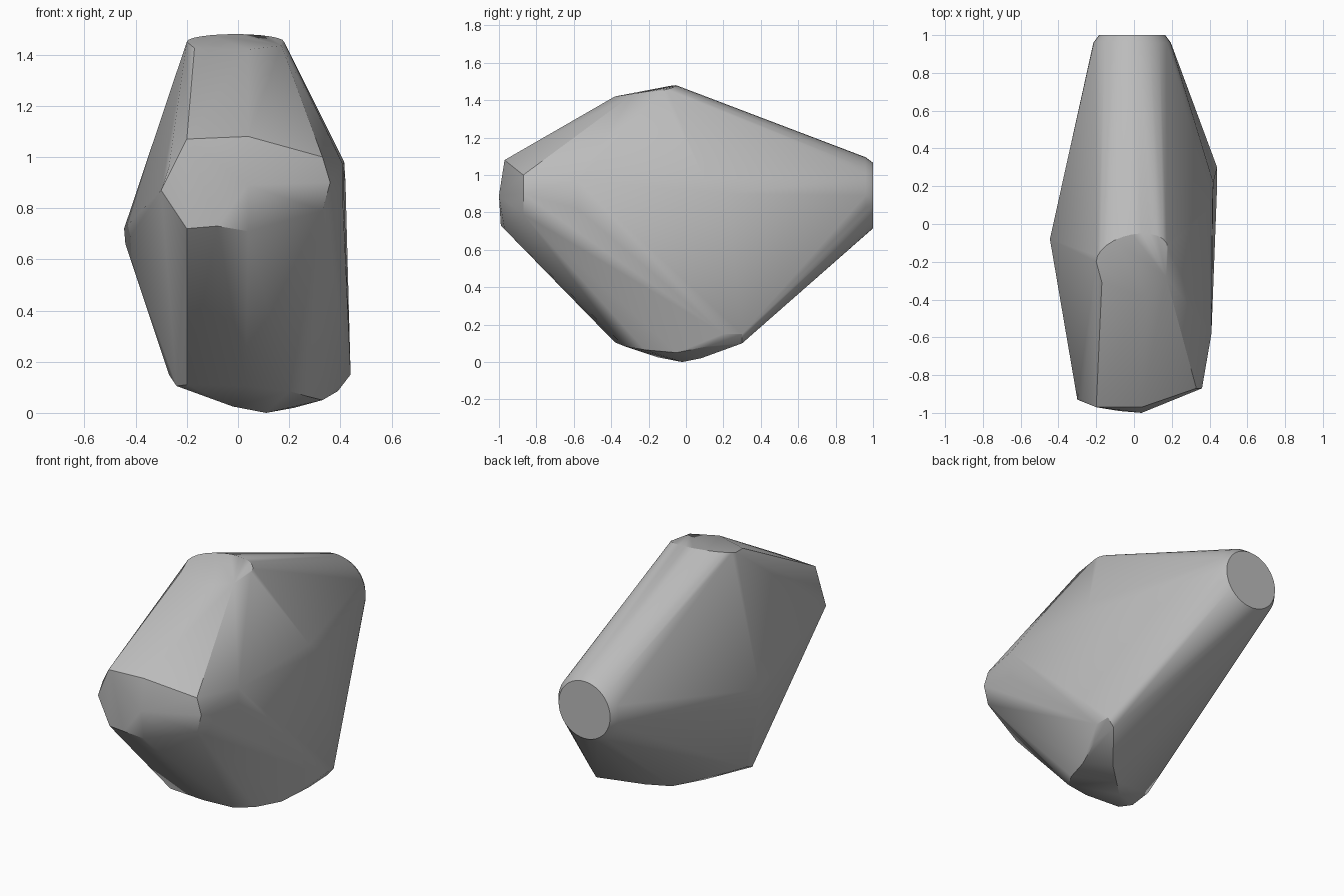
import bpy
import bmesh
from math import sin, cos, pi, radians

default_cube = bpy.data.objects.get("Cube")
if default_cube:
    bpy.data.objects.remove(default_cube, do_unlink=True)


def make_material(name, colour):
    material = bpy.data.materials.new(name)
    material.use_nodes = True
    material.diffuse_color = colour
    shader = material.node_tree.nodes["Principled BSDF"]
    shader.inputs["Base Color"].default_value = colour
    return material


def tail_ring(radius, y, segments=40):
    """Circle of points around the blunt rear end."""
    angles = [2 * pi * i / segments for i in range(segments)]
    return [(radius * cos(a) - 0.01, y, radius * sin(a) + 0.89) for a in angles]


def crest_arc(segments=12):
    """Rounded upper end of the strip that climbs from the tail."""
    angles = [pi * i / segments for i in range(segments + 1)]
    return [(0.19 * cos(a) - 0.01,
             -0.165 + 0.035 * cos(a) + 0.11 * sin(a),
             1.45 + 0.03 * sin(a)) for a in angles]


# Crown: front corners below the crest
crown = [(-0.17, -0.31, 1.425), (0.04, -0.38, 1.42), (0.17, -0.28, 1.435)]

# Nose: blunt faceted front end
nose = [
    (0.04, -1.0, 0.89), (-0.08, -0.99, 0.73),
    (-0.2, -0.97, 1.07), (0.04, -0.97, 1.08), (0.33, -0.87, 1.0),
    (0.36, -0.87, 0.9), (0.33, -0.87, 0.79), (0.04, -0.97, 0.71),
    (-0.2, -0.96, 0.72), (-0.3, -0.93, 0.87), (-0.27, -0.93, 0.96),
]

# Flanks: the wide corners on either side
flanks = [
    (-0.445, -0.08, 0.72), (-0.44, -0.08, 0.66),
    (0.41, -0.58, 0.97), (0.41, -0.58, 0.82),
    (0.415, 0.1, 0.98), (0.42, 0.22, 0.9),
]

# Base: shallow keel running diagonally
base = [
    (0.11, -0.02, 0.0), (0.44, 0.2, 0.15), (0.44, 0.3, 0.15),
    (0.4, 0.3, 0.1), (0.39, 0.12, 0.085), (0.33, -0.05, 0.05),
    (0.27, -0.22, 0.065), (0.2, -0.33, 0.085), (0.03, -0.38, 0.105),
    (-0.2, -0.37, 0.11), (-0.24, -0.3, 0.105), (-0.27, -0.2, 0.15),
    (0.22, 0.08, 0.02), (-0.02, -0.15, 0.025),
]

# Stretch one skin over all the parts
points = tail_ring(0.175, 1.0) + tail_ring(0.205, 0.96)
points += crest_arc() + crown + nose + flanks + base

bm = bmesh.new()
for point in points:
    bm.verts.new(point)
bmesh.ops.convex_hull(bm, input=bm.verts[:], use_existing_faces=False)
loose = [v for v in bm.verts if not v.link_faces]
bmesh.ops.delete(bm, geom=loose, context='VERTS')
bmesh.ops.dissolve_limit(bm, angle_limit=radians(1),
                         verts=bm.verts[:], edges=bm.edges[:])
bmesh.ops.recalc_face_normals(bm, faces=bm.faces[:])

mesh = bpy.data.meshes.new("faceted_stone")
bm.to_mesh(mesh)
bm.free()
mesh.materials.append(make_material("stone_grey", (0.5, 0.5, 0.5, 1.0)))

stone = bpy.data.objects.new("faceted_stone", mesh)
bpy.context.collection.objects.link(stone)
bpy.context.view_layer.objects.active = stone
stone.select_set(True)
bpy.ops.object.shade_smooth_by_angle(angle=radians(30))
